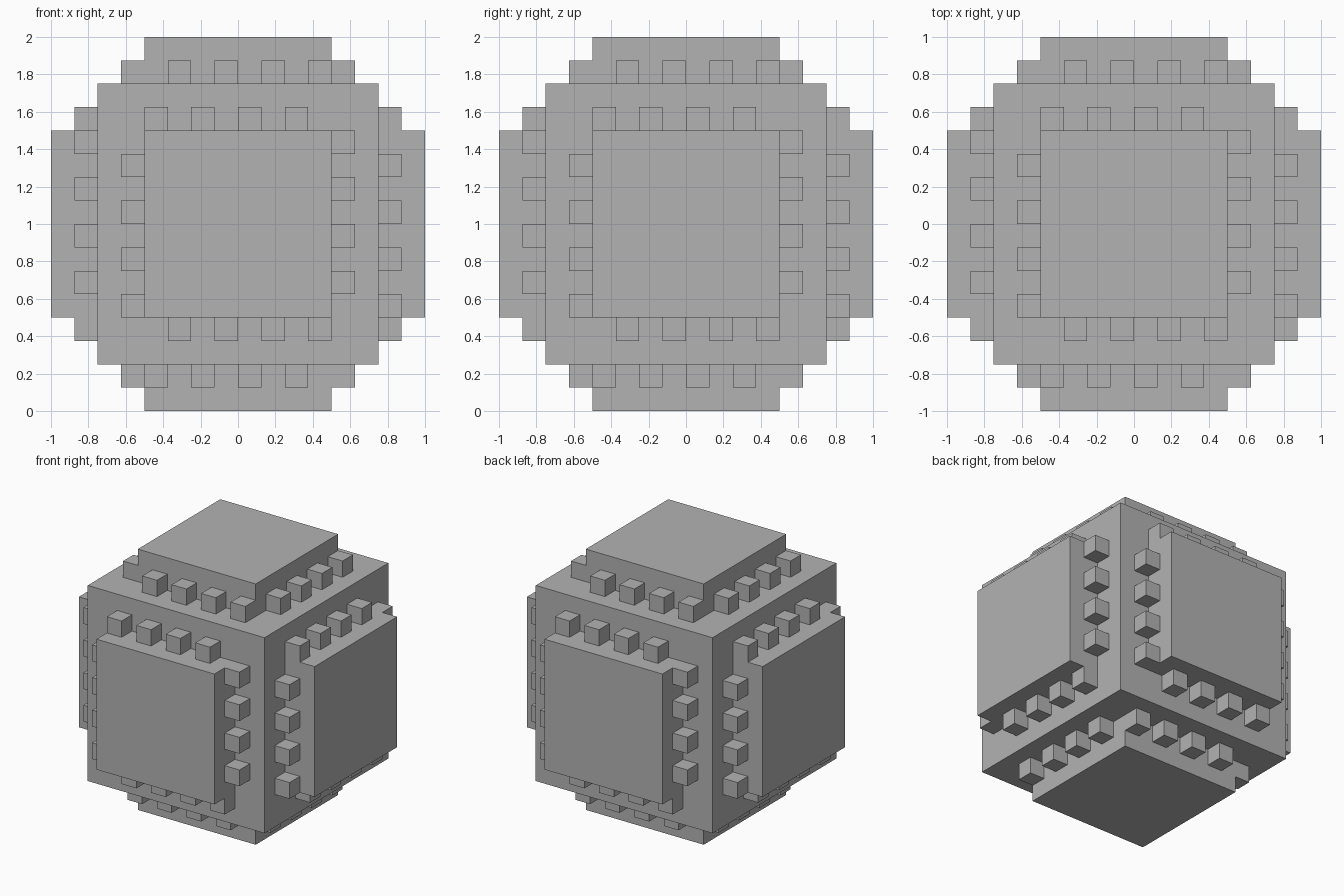
import bpy
import bmesh
from mathutils import Matrix, Vector

default = bpy.data.objects.get("Cube")
if default:
    bpy.data.objects.remove(default, do_unlink=True)

CORE = 1.5           # each level: block edge, then stud edge
BLOCK = 1.0
STUD = 0.125
CENTRE = Vector((0, 0, 1))

grey = bpy.data.materials.new("plain_grey")
grey.use_nodes = True
colour = (0.45, 0.45, 0.45, 1)
grey.diffuse_color = colour
grey.node_tree.nodes["Principled BSDF"].inputs["Base Color"].default_value = colour


def add_box(bm, centre, size, open_base=True):
    """Add a box; drop the hidden base where it sits on another part."""
    matrix = Matrix.Translation(centre) @ Matrix.Diagonal((*size, 1))
    verts = bmesh.ops.create_cube(bm, size=1, matrix=matrix)["verts"]
    if open_base:
        faces = {f for v in verts for f in v.link_faces}
        base = min(faces, key=lambda f: f.calc_center_median().z)
        bmesh.ops.delete(bm, geom=[base], context="FACES_ONLY")


def make_object(name, bm, rotation=Matrix()):
    mesh = bpy.data.meshes.new(name)
    bm.transform(Matrix.Translation(CENTRE) @ rotation)
    bm.to_mesh(mesh)
    bm.free()
    mesh.materials.append(grey)
    obj = bpy.data.objects.new(name, mesh)
    bpy.context.collection.objects.link(obj)


# Central cube
bm = bmesh.new()
add_box(bm, (0, 0, 0), (CORE, CORE, CORE), open_base=False)
make_object("core_cube", bm)

sides = {
    "front": (0, -1, 0), "back": (0, 1, 0),
    "left": (1, 0, 0), "right": (-1, 0, 0),
    "top": (0, 0, 1), "bottom": (0, 0, -1),
}
for side, normal in sides.items():
    rotation = Vector(normal).to_track_quat("Z", "Y").to_matrix().to_4x4()

    # Raised square block
    bm = bmesh.new()
    add_box(bm, (0, 0, CORE / 2 + STUD), (BLOCK, BLOCK, 2 * STUD))
    make_object(side + "_block", bm, rotation)

    # Pinwheel ring of small cubes round the block
    bm = bmesh.new()
    for turn in range(4):
        spin = Matrix.Rotation(turn * 1.5707963, 4, "Z")
        for k in range(4):
            spot = Vector((-BLOCK / 2 + STUD * (2 * k + 0.5),
                           (BLOCK + STUD) / 2, (CORE + STUD) / 2))
            add_box(bm, spin @ spot, (STUD, STUD, STUD))
    make_object(side + "_studs", bm, rotation)
